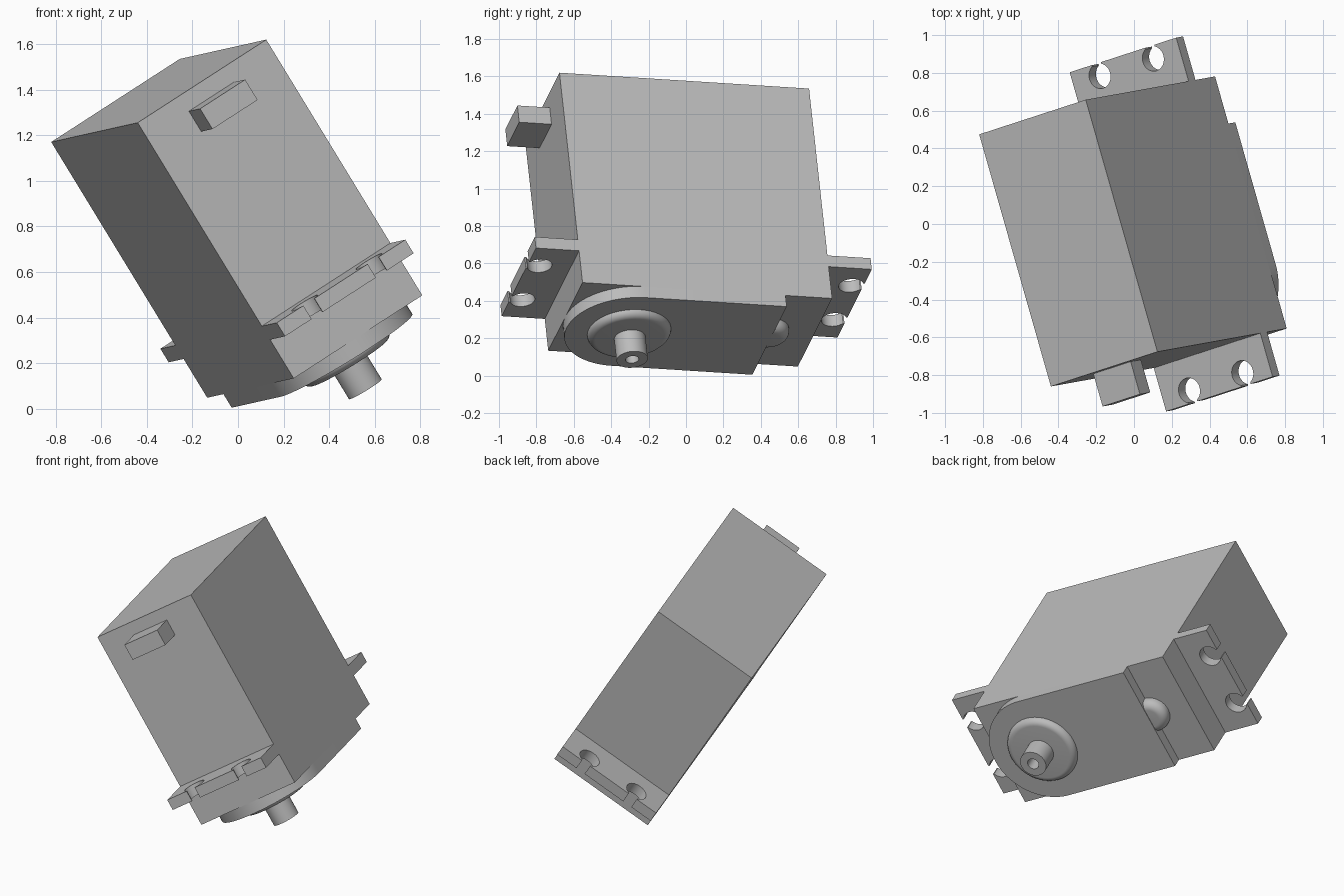
import bpy, bmesh
from math import sin, cos, pi, asin
from mathutils import Matrix, Vector

cube = bpy.data.objects.get("Cube")
if cube:
    bpy.data.objects.remove(cube)

# Local frame: u = case length, v = case width, h = height towards the shaft
U = Vector((-0.273, 0.960, -0.061)).normalized()
V = Vector((0.812, 0.259, 0.524))
V = (V - U * V.dot(U)).normalized()
H = U.cross(V)
POSE = Matrix.Translation((-0.44, -0.86, 1.255)) @ Matrix((U, V, H)).transposed().to_4x4()

LENGTH, WIDTH = 1.39, 0.696
MID = WIDTH / 2
CASE_H, LID_H = 1.32, 1.39

grey = bpy.data.materials.new("grey_plastic")
grey.use_nodes = True
grey.diffuse_color = (0.5, 0.5, 0.5, 1)
grey.node_tree.nodes["Principled BSDF"].inputs["Base Color"].default_value = (0.5, 0.5, 0.5, 1)


def finish(name, bm):
    bmesh.ops.remove_doubles(bm, verts=bm.verts, dist=1e-5)
    bmesh.ops.recalc_face_normals(bm, faces=bm.faces)
    bm.transform(POSE)
    mesh = bpy.data.meshes.new(name)
    bm.to_mesh(mesh)
    bm.free()
    mesh.materials.append(grey)
    obj = bpy.data.objects.new(name, mesh)
    bpy.context.collection.objects.link(obj)
    bpy.ops.object.select_all(action='DESELECT')
    obj.select_set(True)
    bpy.context.view_layer.objects.active = obj
    bpy.ops.object.shade_smooth_by_angle(angle=0.6)
    return obj


def prism(name, outline, h0, h1):
    """Extrude a (u, v) outline between two heights."""
    bm = bmesh.new()
    face = bm.faces.new([bm.verts.new((u, v, h0)) for u, v in outline])
    new = bmesh.ops.extrude_face_region(bm, geom=[face])["geom"]
    top = [g for g in new if isinstance(g, bmesh.types.BMVert)]
    bmesh.ops.translate(bm, verts=top, vec=(0, 0, h1 - h0))
    return finish(name, bm)


def lathe(name, profile, u, v, steps=48):
    """Spin an (r, h) profile around a vertical axis at (u, v)."""
    bm = bmesh.new()
    verts = [bm.verts.new((u + r, v, h)) for r, h in profile]
    edges = [bm.edges.new(pair) for pair in zip(verts, verts[1:])]
    bmesh.ops.spin(bm, geom=verts + edges, cent=(u, v, 0), axis=(0, 0, 1),
                   angle=2 * pi, steps=steps, use_duplicate=False)
    return finish(name, bm)


def box(name, u0, u1, v0, v1, h0, h1):
    return prism(name, [(u0, v0), (u1, v0), (u1, v1), (u0, v1)], h0, h1)


def rounded_disc(radius, fillet, base, top, n=8):
    """Profile of a disc with a rounded upper rim."""
    rim = [(radius - fillet + fillet * cos(i * pi / 2 / n),
            top - fillet + fillet * sin(i * pi / 2 / n)) for i in range(n + 1)]
    return [(radius, base)] + rim + [(0, top)]


# Main case
box("case", 0, LENGTH, 0, WIDTH, 0, CASE_H)

# Raised lid with a round front end
STEP = 1.13
arc = [(MID - MID * sin(i * pi / 40), MID + MID * cos(i * pi / 40)) for i in range(41)]
prism("gear_lid", [(STEP, WIDTH)] + arc + [(STEP, 0)], CASE_H, LID_H)

# Mounting ears with two keyhole notches each
EAR, HOLE_IN, HOLE_R, SLOT = 0.24, 0.068, 0.067, 0.03


def ear_outline(edge, out):
    tip = edge + out * EAR
    pts = [(edge - out * 0.02, 0), (tip, 0)]
    start = asin(SLOT / HOLE_R)
    for v in (MID - 0.174, MID + 0.174):
        pts.append((tip, v - SLOT))
        for i in range(29):
            a = start + (2 * pi - 2 * start) * i / 28
            pts.append((tip - out * (HOLE_IN - HOLE_R * cos(a)), v - HOLE_R * sin(a)))
        pts.append((tip, v + SLOT))
    return pts + [(tip, WIDTH), (edge - out * 0.02, WIDTH)]


for name, edge, out in (("front_ear", 0, -1), ("back_ear", LENGTH, 1)):
    prism(name, ear_outline(edge, out), 1.05, 1.12)

# Cable exit block
box("cable_exit", -0.18, 0.02, MID - 0.122, MID + 0.122, 0.08, 0.185)

# Collar, hollow output shaft and rounded boss beside the lid step
lathe("shaft_collar", rounded_disc(0.225, 0.04, LID_H - 0.02, LID_H + 0.04), MID, MID)
lathe("output_shaft", [(0.084, LID_H), (0.084, 1.565), (0.036, 1.565), (0.036, 1.45), (0, 1.45)], MID, MID)
lathe("gear_boss", rounded_disc(0.11, 0.05, CASE_H - 0.02, LID_H - 0.004), STEP, MID)
